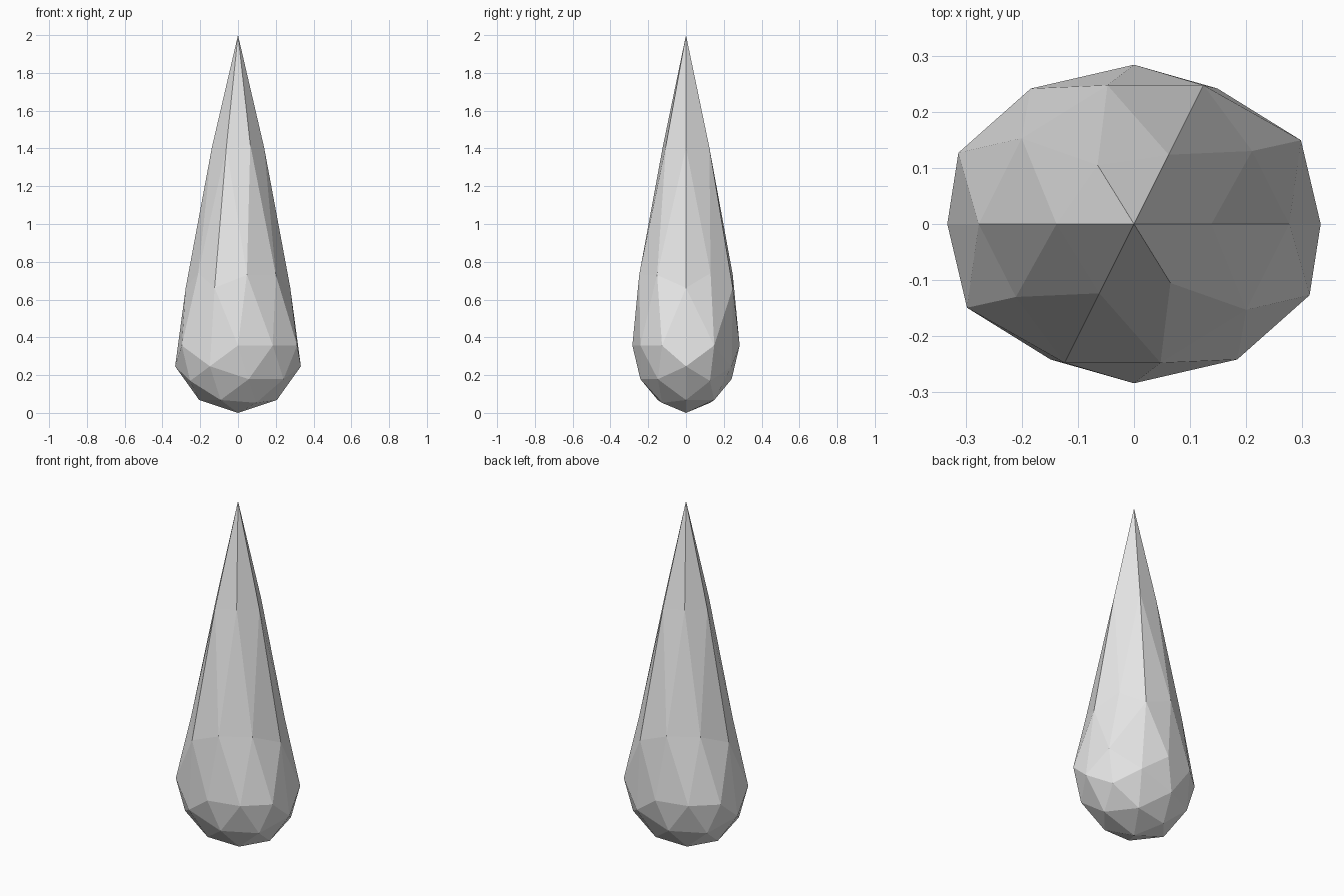
import bpy
import bmesh
import math
from mathutils import Matrix, Vector

cube = bpy.data.objects.get("Cube")
if cube:
    bpy.data.objects.remove(cube, do_unlink=True)

SIZE = 0.357          # height radius of the round bulb
TIP_HEIGHT = 2.0

# One plain grey for the whole drop
grey = bpy.data.materials.new("plain_grey")
grey.use_nodes = True
colour = (0.8, 0.8, 0.8, 1.0)
grey.diffuse_color = colour
bsdf = next(n for n in grey.node_tree.nodes if n.type == "BSDF_PRINCIPLED")
bsdf.inputs["Base Color"].default_value = colour

# Low-poly sphere
bm = bmesh.new()
bmesh.ops.create_icosphere(bm, subdivisions=2, radius=1.0)

# Turn it so a six-edged corner is on top, and a five-edged neighbour
# lies so that one row of corners follows the x axis
top = next(v for v in bm.verts if len(v.link_edges) == 6)
neighbour = next(e.other_vert(top) for e in top.link_edges
                 if len(e.other_vert(top).link_edges) == 5)
up = top.co.normalized()
along = (neighbour.co - up * neighbour.co.dot(up)).normalized()
to_upright = Matrix((along, up.cross(along), up))
turn = Matrix.Rotation(math.pi - math.atan2(0.5, 0.309), 3, "Z")
for v in bm.verts:
    v.co = turn @ to_upright @ v.co.normalized()

# Stretch the sphere into a drop, row by row: bulb, shoulder, neck, tip
for v in bm.verts:
    x, y, z = v.co
    height = SIZE * (1 + z)
    if z > 0.95:
        v.co = Vector((0, 0, TIP_HEIGHT))
    elif z > 0.7:
        v.co = Vector((x * 0.235, y * 0.235, height + 0.76))
    elif z > 0.15:
        v.co = Vector((x * 0.291, y * 0.291, height + 0.195))
    else:
        v.co = Vector((x * 0.35, y * 0.284, height))

bmesh.ops.recalc_face_normals(bm, faces=bm.faces)
for f in bm.faces:
    f.smooth = False

mesh = bpy.data.meshes.new("drop")
bm.to_mesh(mesh)
bm.free()
mesh.materials.append(grey)
drop = bpy.data.objects.new("drop", mesh)
bpy.context.collection.objects.link(drop)
